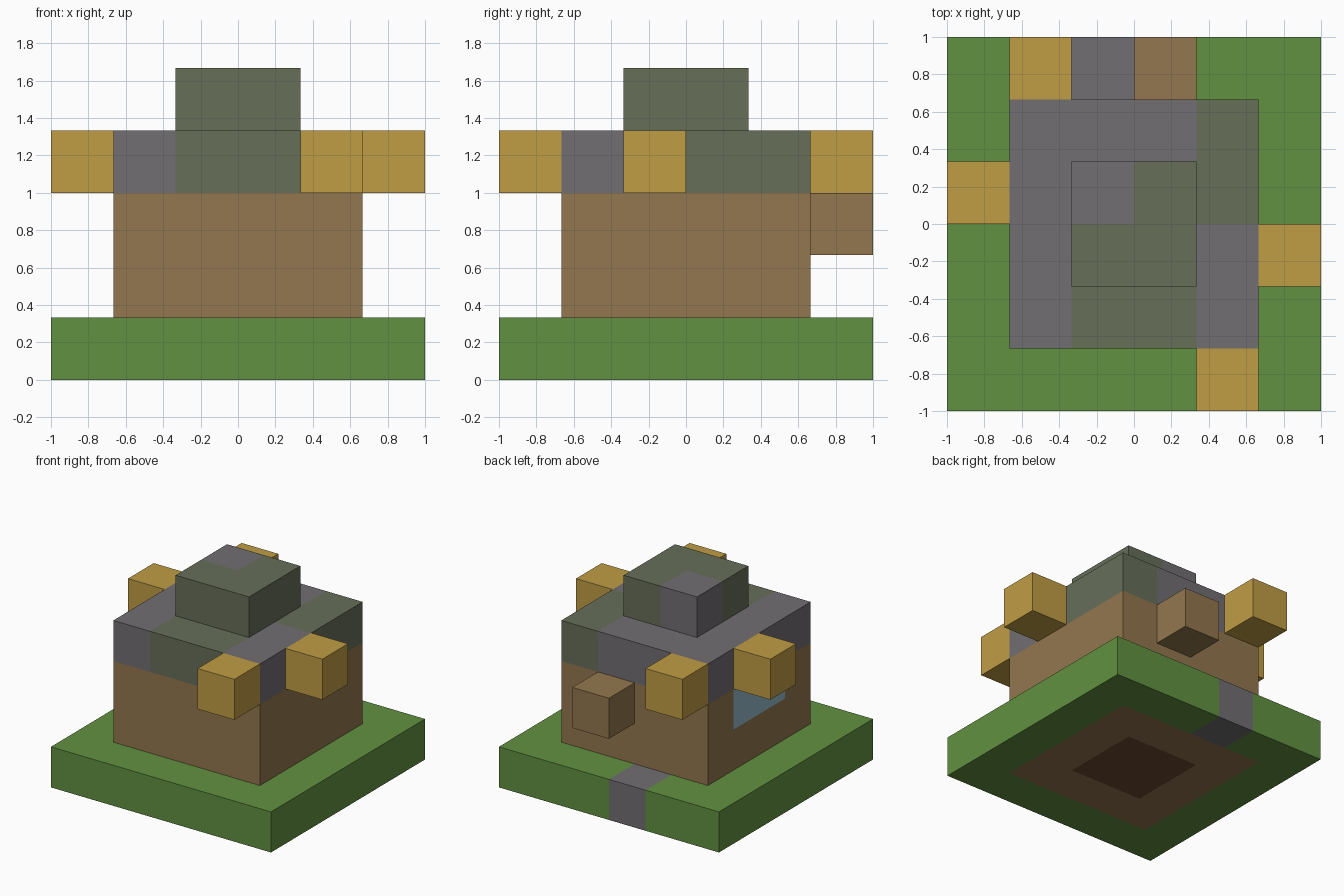
import bpy
import bmesh
from mathutils import Vector

if "Cube" in bpy.data.objects:
    bpy.data.objects.remove(bpy.data.objects["Cube"], do_unlink=True)

U = 1 / 3  # edge length of one block


def linear(c):
    c /= 255
    return c / 12.92 if c <= 0.04045 else ((c + 0.055) / 1.055) ** 2.4


def material(name, rgb):
    mat = bpy.data.materials.new(name)
    mat.use_nodes = True
    colour = (*[linear(c) for c in rgb], 1)
    mat.diffuse_color = colour
    bsdf = mat.node_tree.nodes["Principled BSDF"]
    bsdf.inputs["Base Color"].default_value = colour
    bsdf.inputs["Roughness"].default_value = 0.9
    return mat


GRASS = material("grass green", (98, 145, 65))
WOOD = material("wood brown", (147, 119, 78))
STONE = material("stone grey", (113, 110, 113))
MOSS = material("mossy stone", (102, 110, 89))
GOLD = material("lantern gold", (192, 157, 69))
GLASS = material("window blue", (150, 184, 202))
DIRT = material("dirt brown", (147, 114, 80))
DARK = material("dark soil", (108, 74, 47))


def blocks(name, low, high, rule):
    """Box between two block corners, cut at every block and coloured by rule.

    The rule gets the block indices (i, j, k) behind a face and its normal."""
    bm = bmesh.new()
    bmesh.ops.create_cube(bm, size=1)
    lo, hi = Vector(low), Vector(high)
    for v in bm.verts:
        v.co = Vector([(lo[a] + hi[a]) / 2 + v.co[a] * (hi[a] - lo[a]) for a in range(3)])
    for axis in range(3):
        normal = Vector([float(a == axis) for a in range(3)])
        for cut in range(low[axis] + 1, high[axis]):
            bmesh.ops.bisect_plane(bm, geom=bm.verts[:] + bm.edges[:] + bm.faces[:],
                                   plane_co=normal * cut, plane_no=normal)
    bm.normal_update()
    mats = []
    for f in bm.faces:
        inside = f.calc_center_median() - f.normal * 0.5
        mat = rule(*[int(c // 1) for c in inside], f.normal)
        if mat not in mats:
            mats.append(mat)
        f.material_index = mats.index(mat)
    bmesh.ops.scale(bm, vec=(U, U, U), verts=bm.verts)
    mesh = bpy.data.meshes.new(name)
    bm.to_mesh(mesh)
    bm.free()
    for mat in mats:
        mesh.materials.append(mat)
    obj = bpy.data.objects.new(name, mesh)
    bpy.context.collection.objects.link(obj)
    return obj


# Lawn with a stone path at the back and soil beneath the house
def lawn_rule(i, j, k, n):
    ring = max(abs(i + 0.5), abs(j + 0.5))
    if n.z < -0.5 and ring < 2:
        return DARK if ring < 1 else DIRT
    return STONE if (i, j) == (-1, 2) else GRASS


# Wooden walls with a wide window on the -x side
def wall_rule(i, j, k, n):
    return GLASS if n.x < -0.5 and k == 2 and j in (-1, 0) else WOOD


# Stone roof with moss at the middle front and the back +x corner
def roof_rule(i, j, k, n):
    mossy = (j == -2 and i in (-1, 0)) or (i == 1 and j >= 0)
    return MOSS if mossy else STONE


# Mossy cap with one bare stone block
def cap_rule(i, j, k, n):
    return STONE if (i, j) == (-1, 0) else MOSS


blocks("lawn", (-3, -3, 0), (3, 3, 1), lawn_rule)
blocks("walls", (-2, -2, 1), (2, 2, 3), wall_rule)
blocks("roof", (-2, -2, 3), (2, 2, 4), roof_rule)
blocks("roof_cap", (-1, -1, 4), (1, 1, 5), cap_rule)

# Door canopy and one lantern on each side
singles = {
    "door_canopy": ((0, 2, 2), WOOD),
    "lantern_front": ((1, -3, 3), GOLD),
    "lantern_left": ((2, -1, 3), GOLD),
    "lantern_back": ((-2, 2, 3), GOLD),
    "lantern_right": ((-3, 0, 3), GOLD),
}
for name, (corner, mat) in singles.items():
    blocks(name, corner, tuple(c + 1 for c in corner), lambda i, j, k, n, m=mat: m)
